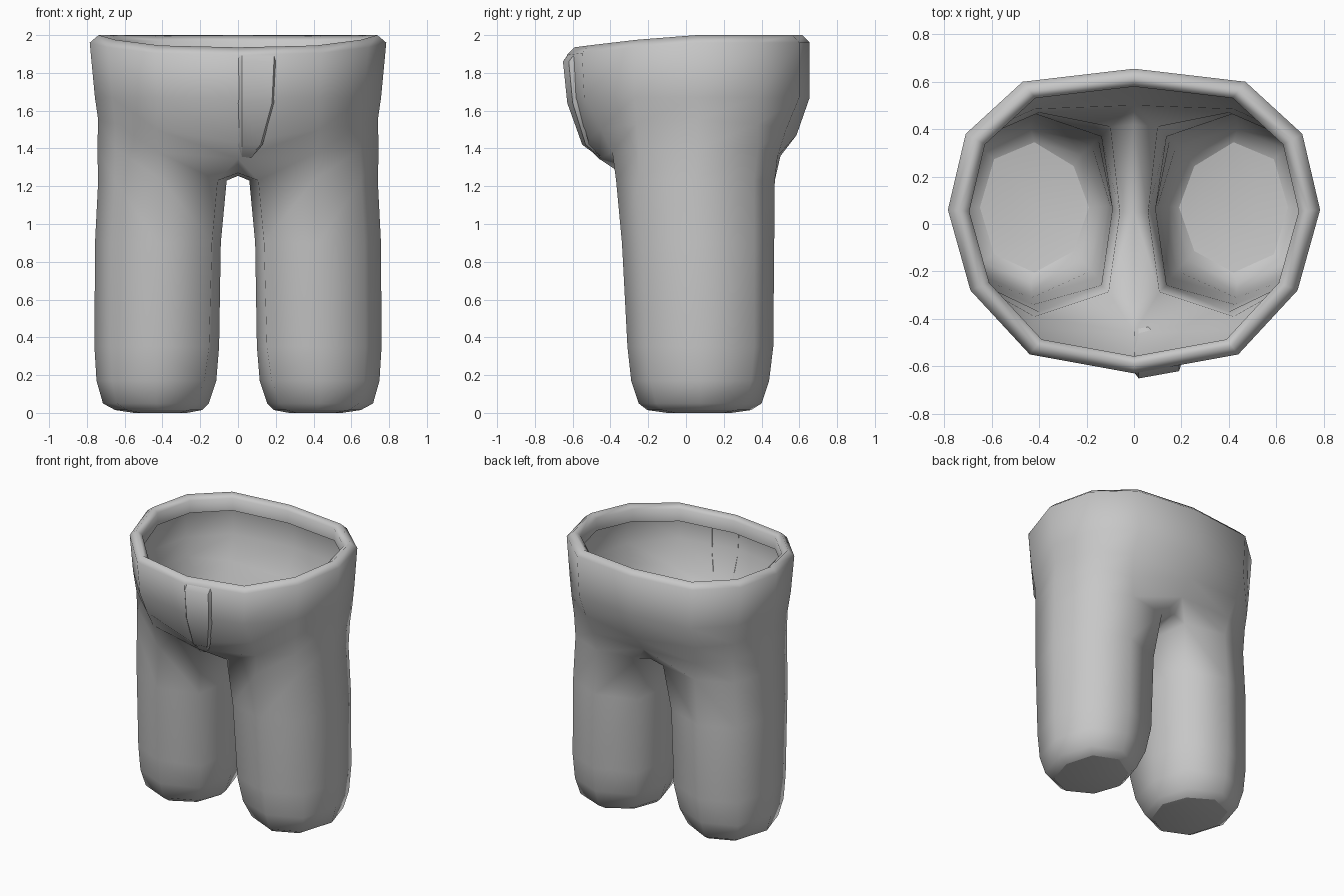
import bpy, bmesh

cube = bpy.data.objects.get("Cube")
if cube:
    bpy.data.objects.remove(cube, do_unlink=True)

cloth = bpy.data.materials.new("grey cloth")
cloth.use_nodes = True
grey = (0.57, 0.57, 0.57, 1)
cloth.diffuse_color = grey
cloth.node_tree.nodes["Principled BSDF"].inputs["Base Color"].default_value = grey


def make_object(name, bm):
    bmesh.ops.recalc_face_normals(bm, faces=bm.faces[:])
    for face in bm.faces:
        face.smooth = True
    mesh = bpy.data.meshes.new(name)
    bm.to_mesh(mesh)
    bm.free()
    mesh.materials.append(cloth)
    obj = bpy.data.objects.new(name, mesh)
    bpy.context.collection.objects.link(obj)
    return obj


def strip(bm, a, b, closed=False):
    """Join two rows of vertices with quads."""
    n = len(a)
    for i in range(n if closed else n - 1):
        j = (i + 1) % n
        bm.faces.new((a[i], a[j], b[j], b[i]))


def sharpen(bm, row, closed=False):
    """Keep the edges along a row of vertices crisp."""
    for i in range(0 if closed else 1, len(row)):
        bm.edges.get((row[i - 1], row[i])).smooth = False


def outline(c):
    """Unit leg section; c is how square its inner corners are."""
    return [(0, 1), (.74, .74), (1, 0), (.74, -.72), (0, -1), (-c, -.93 * c), (-1, 0), (-c, .88 * c)]


# Trousers: left half, back centre round the side to front centre
bm = bmesh.new()
waist = [(0, .655), (.47, .60), (.71, .38), (.785, .06), (.69, -.28), (.44, -.55), (0, -.63)]
rim_z = [2, 2, 2, 2, 1.975, 1.945, 1.935]
rows = [[(x * s, y * s, z - drop) for (x, y), z in zip(waist, rim_z)]
        for s, drop in ((.885, .12), (.885, .03), (.94, 0), (1, .04))]
rows += [
    [(x * .965, y * (1 if y > 0 else .98), 1.67) for x, y in waist],
    [(0, .585, 1.47), (.45, .53, 1.5), (.67, .38, 1.53), (.74, .06, 1.55),
     (.65, -.26, 1.53), (.43, -.45, 1.5), (0, -.545, 1.43)],
    [(0, .50, 1.36), (.42, .485, 1.36), (.65, .38, 1.4), (.745, .06, 1.4),
     (.65, -.25, 1.4), (.42, -.39, 1.38), (0, -.46, 1.345)],
]
hips = [[bm.verts.new(p) for p in row] for row in rows]
for a, b in zip(hips, hips[1:]):
    strip(bm, a, b)

# Leg: eight-sided rings down to a closed sole
sizes = [  # height, centre x, centre y, radius x, radius y, inner corner
    (1.23, .40, .05, .34, .42, .86),
    (.90, .424, .064, .333, .403, .86),
    (.35, .43, .076, .33, .386, .84),
    (.17, .432, .075, .317, .365, .8),
    (.05, .435, .075, .28, .325, .76),
    (.015, .42, .07, .23, .275, .72),
    (0, .41, .07, .14, .17, .72),
]
legs = [[bm.verts.new((cx + rx * u, cy + ry * v, z)) for u, v in outline(c)]
        for z, cx, cy, rx, ry, c in sizes]
for a, b in zip(legs, legs[1:]):
    strip(bm, a, b, closed=True)
bm.faces.new(legs[-1])
sharpen(bm, legs[-2], closed=True)

# Crotch: strip between the legs, joined to the hips front and back
top, low = legs[0], hips[-1]
top[7].co = (.1, .41, 1.23)
crotch = [bm.verts.new((0, y, z)) for y, z in ((-.32, 1.27), (.05, 1.255), (.42, 1.26))]
strip(bm, low[1:6], top[:5])
strip(bm, top[5:], crotch)
bm.faces.new((low[5], low[6], top[5], top[4]))
bm.faces.new((low[6], crotch[0], top[5]))
bm.faces.new((low[0], low[1], top[0], top[7]))
bm.faces.new((low[0], top[7], crotch[2]))
trousers = make_object("trousers", bm)

# Mirror to the right half
mirror = trousers.modifiers.new("mirror", 'MIRROR')
mirror.use_clip = True

# Fly flap: raised panel following the front down to the crotch
bm = bmesh.new()
panel = []
for z, y, width, lift in ((1.905, -.625, .2, 0), (1.86, -.63, .2, .03), (1.64, -.612, .19, .025),
                          (1.42, -.54, .13, .018), (1.34, -.45, .06, 0)):
    panel.append([bm.verts.new((x, y + .18 * x + .005 - up, z)) for x, up in
                  ((0, 0), (.02, lift), (width - .01, lift), (width, 0))])
for a, b in zip(panel, panel[1:]):
    strip(bm, a, b)
for column in (1, 2):
    sharpen(bm, [row[column] for row in panel])
fly = make_object("fly_flap", bm)
if fly.data.polygons[4].normal.y > 0:
    fly.data.flip_normals()
